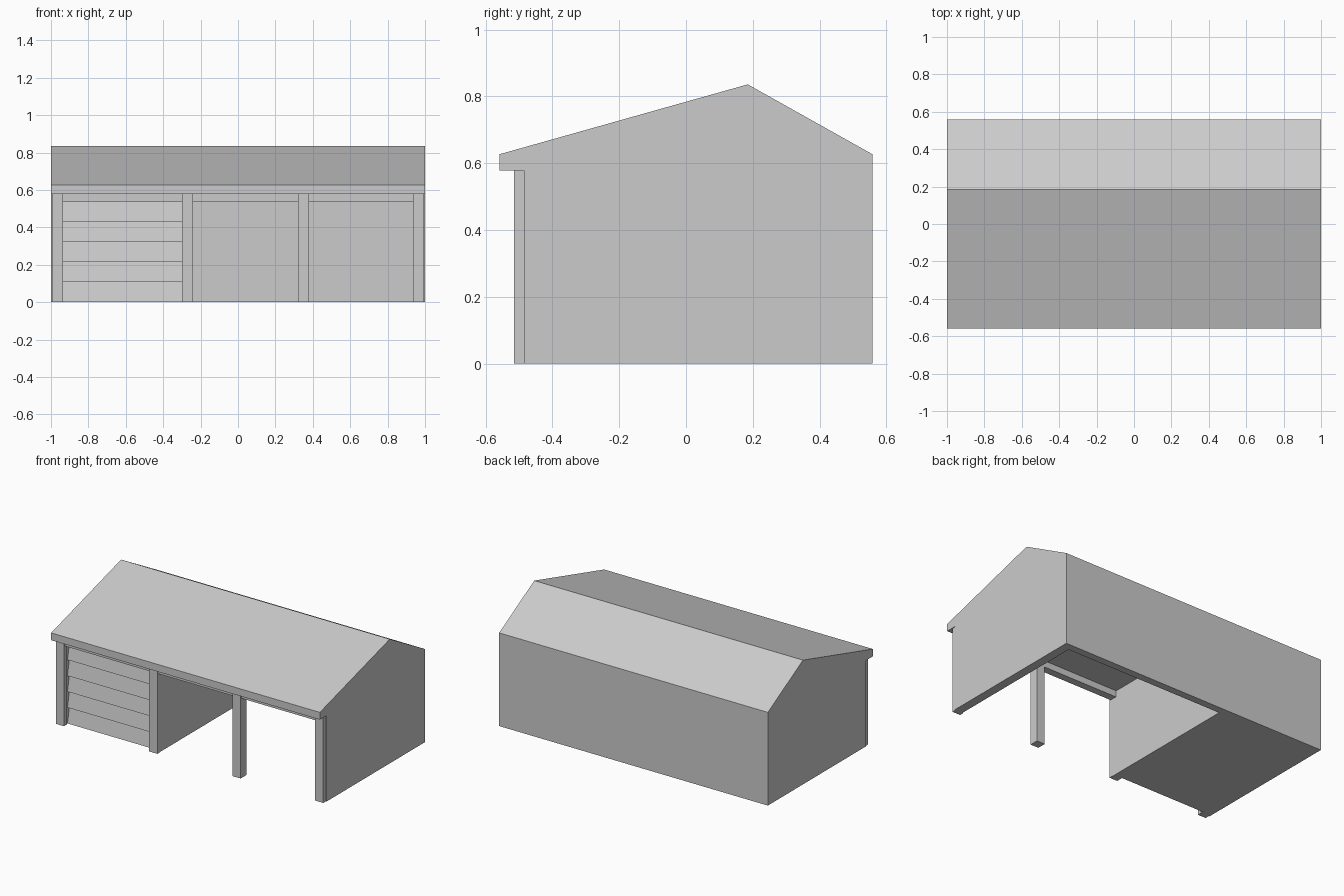
import bpy
import bmesh

cube = bpy.data.objects.get("Cube")
if cube:
    bpy.data.objects.remove(cube, do_unlink=True)

grey = bpy.data.materials.new("plain grey")
grey.use_nodes = True
COLOUR = (0.6, 0.6, 0.6, 1)
grey.diffuse_color = COLOUR
grey.node_tree.nodes["Principled BSDF"].inputs["Base Color"].default_value = COLOUR


def prism(name, profile, x0, x1):
    """Extrude a closed (y, z) profile along x."""
    bm = bmesh.new()
    face = bm.faces.new([bm.verts.new((x0, y, z)) for y, z in profile])
    ext = bmesh.ops.extrude_face_region(bm, geom=[face])
    moved = [v for v in ext["geom"] if isinstance(v, bmesh.types.BMVert)]
    bmesh.ops.translate(bm, verts=moved, vec=(x1 - x0, 0, 0))
    bmesh.ops.recalc_face_normals(bm, faces=bm.faces)
    mesh = bpy.data.meshes.new(name)
    bm.to_mesh(mesh)
    bm.free()
    mesh.materials.append(grey)
    obj = bpy.data.objects.new(name, mesh)
    bpy.context.collection.objects.link(obj)
    return obj


def box(name, x, y, z):
    return prism(name, [(y[0], z[0]), (y[1], z[0]), (y[1], z[1]), (y[0], z[1])], *x)


EAVE, RIM = 0.578, 0.627
BACK, FRONT = 0.558, -0.515
WALL_FRONT, DOOR_BACK = -0.485, -0.455
T = 0.06

# Roof block with uneven slopes, closed by a flat ceiling
prism("roof", [(-0.558, EAVE), (-0.558, RIM), (0.185, 0.836), (BACK, RIM), (BACK, EAVE)], -1, 1)

# Outer walls and the wall between garage and carport
box("back_wall", (-1 + T, 1 - T), (BACK - 0.05, BACK), (0, EAVE))
box("right_wall", (-1, -1 + T), (WALL_FRONT, BACK), (0, EAVE))
box("left_wall", (1 - T, 1), (WALL_FRONT, BACK), (0, EAVE))
box("dividing_wall", (-0.3, -0.242), (WALL_FRONT, BACK - 0.05), (0, EAVE))
box("garage_floor", (-1 + T, -0.3), (DOOR_BACK, BACK - 0.05), (0, 0.02))

# Front posts: shallow ones on the wall ends, a free one in the carport
for name, x in (("right_post", -0.995), ("dividing_post", -0.3), ("left_post", 0.935)):
    box(name, (x, x + T), (FRONT, WALL_FRONT), (0, EAVE))
box("middle_post", (0.32, 0.38), (FRONT, DOOR_BACK), (0, EAVE))

# Header beams between the posts
for name, x0, x1 in (("garage_beam", -0.94, -0.3), ("inner_beam", -0.24, 0.32),
                     ("outer_beam", 0.38, 0.94)):
    box(name, (x0, x1), (FRONT + 0.01, DOOR_BACK), (0.535, EAVE))

# Garage door of five boards, each leaning back towards its top
step = 0.535 / 5
for i in range(5):
    low, high = i * step, (i + 1) * step
    prism("door_board_%d" % (i + 1),
          [(-0.47, low), (-0.43, low), (-0.43, high), (-0.449, high)], -0.94, -0.3)
